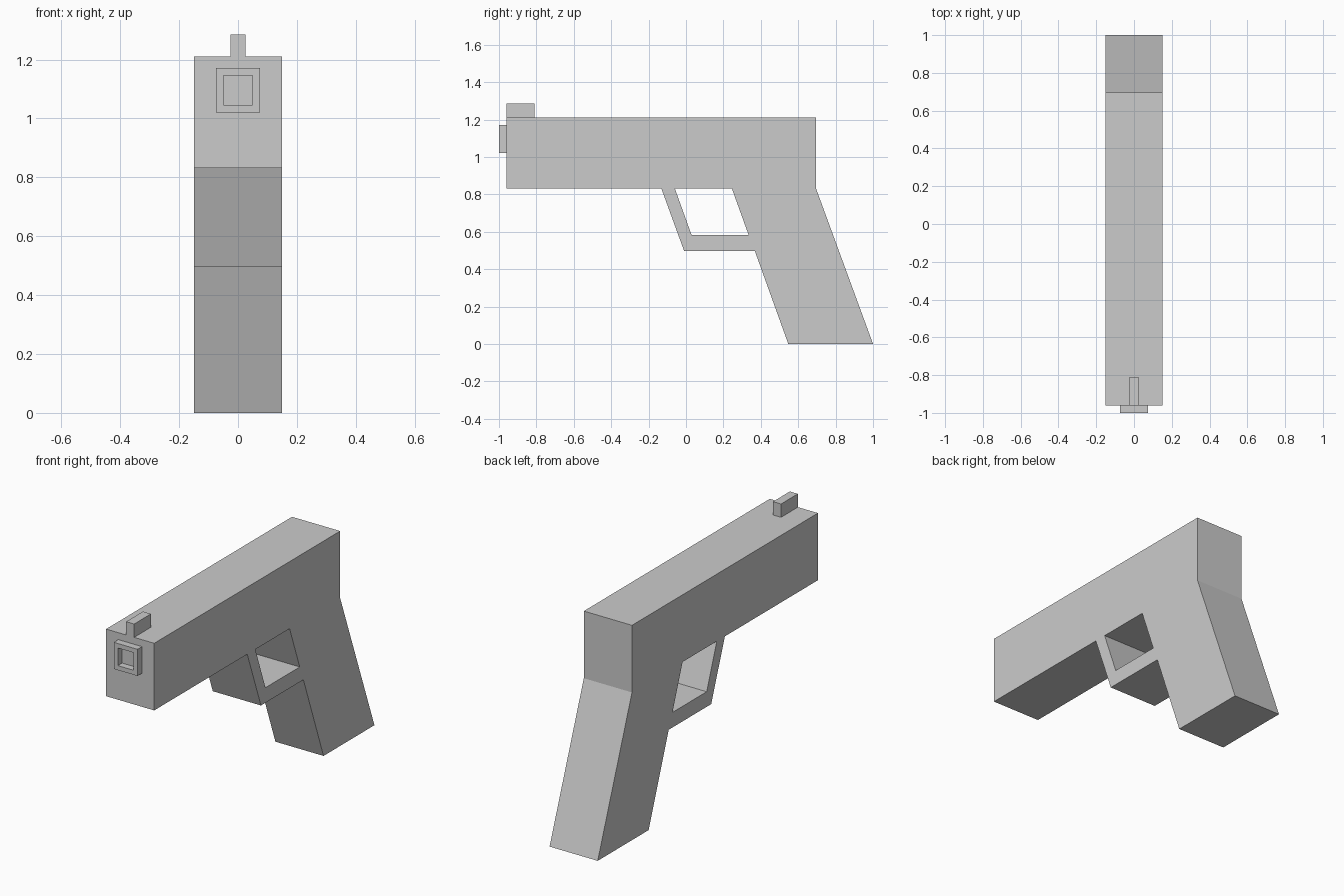
import bpy, bmesh
from mathutils import Vector

if "Cube" in bpy.data.objects:
    bpy.data.objects.remove(bpy.data.objects["Cube"])


def finish(bm, name):
    bmesh.ops.recalc_face_normals(bm, faces=bm.faces)
    mesh = bpy.data.meshes.new(name)
    bm.to_mesh(mesh)
    bm.free()
    obj = bpy.data.objects.new(name, mesh)
    bpy.context.collection.objects.link(obj)
    return obj


def side_prism(name, profile, half_width):
    """Extrude a (y, z) side profile symmetrically across x."""
    bm = bmesh.new()
    face = bm.faces.new([bm.verts.new((-half_width, y, z)) for y, z in profile])
    ext = bmesh.ops.extrude_face_region(bm, geom=[face], use_keep_orig=True)
    moved = [g for g in ext["geom"] if isinstance(g, bmesh.types.BMVert)]
    bmesh.ops.translate(bm, verts=moved, vec=(2 * half_width, 0, 0))
    return finish(bm, name)


# Body: barrel housing, grip and guard in one side profile
body = side_prism("body", [
    (-0.96, 0.832), (-0.96, 1.21), (0.695, 1.21), (0.695, 0.832), (1.0, 0),
    (0.547, 0), (0.368, 0.497), (-0.01, 0.497), (-0.132, 0.832)], 0.15)

# Opening inside the guard
cutter = side_prism("guard_opening_cutter", [
    (-0.06, 0.832), (0.245, 0.832), (0.335, 0.582), (0.03, 0.582)], 0.3)
cutter.hide_render = True
cutter.hide_set(True)
cut = body.modifiers.new("guard_opening", 'BOOLEAN')
cut.operation = 'DIFFERENCE'
cut.solver = 'EXACT'
cut.object = cutter

# Top sight
side_prism("front_sight", [
    (-0.96, 1.21), (-0.96, 1.285), (-0.81, 1.285), (-0.81, 1.21)], 0.025)

# Square muzzle with a shallow recess
bm = bmesh.new()
bmesh.ops.create_cube(bm, size=1)
bmesh.ops.scale(bm, verts=bm.verts, vec=(0.148, 0.04, 0.15))
bmesh.ops.translate(bm, verts=bm.verts, vec=(0, -0.98, 1.096))
front = min(bm.faces, key=lambda f: f.calc_center_median().y)
bmesh.ops.inset_region(bm, faces=[front], thickness=0.036)
pit = bmesh.ops.extrude_discrete_faces(bm, faces=[front])["faces"][0]
bm.normal_update()
rim = [e for e in bm.edges if e.is_boundary]
bmesh.ops.translate(bm, verts=pit.verts, vec=Vector((0, 0.038, 0)))
finish(bm, "muzzle")
